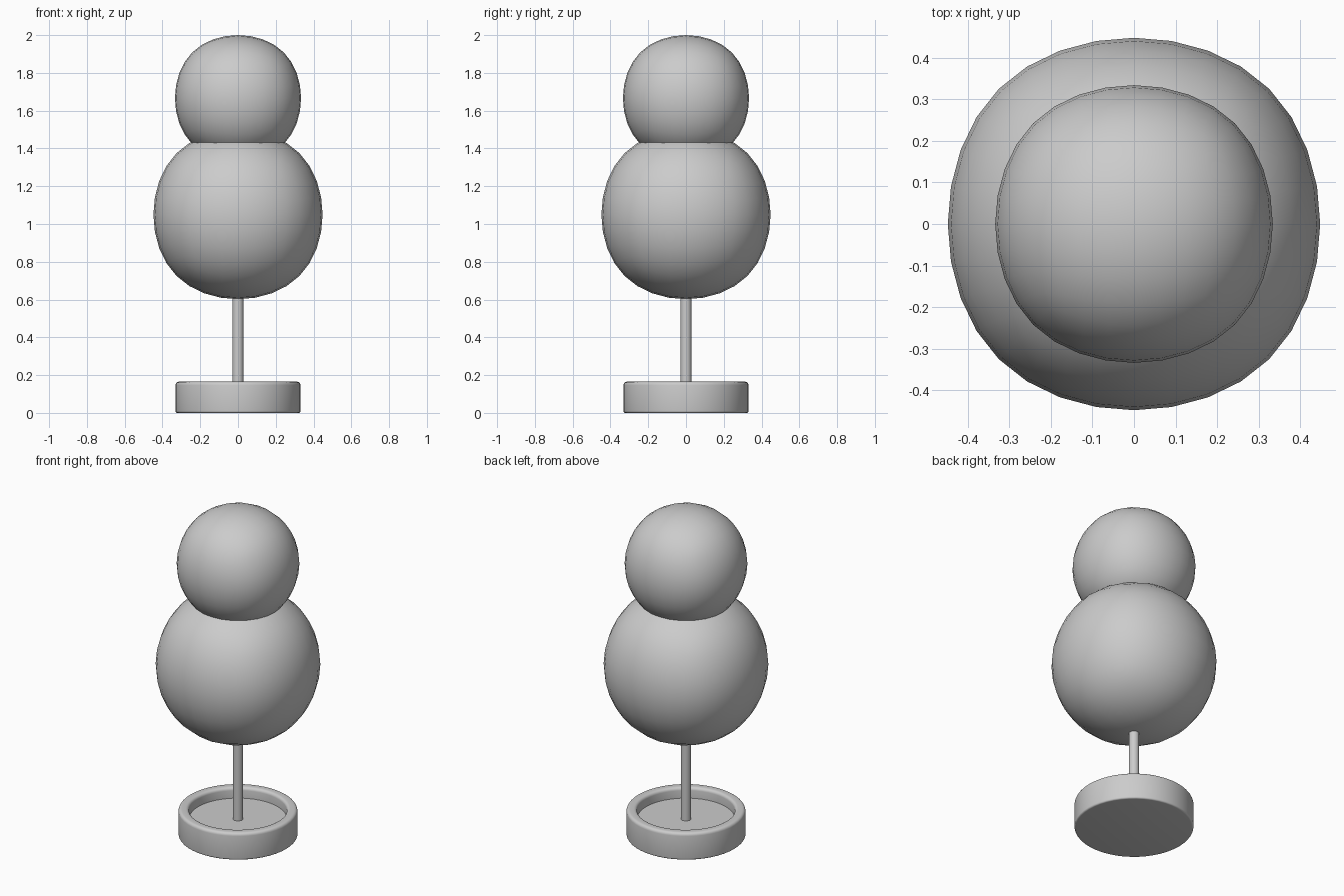
import bpy
import math

default = bpy.data.objects.get("Cube")
if default:
    bpy.data.objects.remove(default, do_unlink=True)

GREY = (0.6, 0.6, 0.6, 1.0)
grey = bpy.data.materials.new("plain grey")
grey.use_nodes = True
grey.diffuse_color = GREY
grey.node_tree.nodes["Principled BSDF"].inputs["Base Color"].default_value = GREY


def finish(name):
    obj = bpy.context.object
    obj.name = name
    obj.data.materials.append(grey)
    return obj


def ball(name, z, radius):
    """Cube rounded by subdivision, slightly fuller along its diagonals."""
    bpy.ops.mesh.primitive_cube_add(size=2, location=(0, 0, z))
    obj = finish(name)
    # the smoothed cube's face centres settle at 0.84 of the cage
    obj.scale = [radius / 0.8395] * 3
    sub = obj.modifiers.new("round", 'SUBSURF')
    sub.levels = sub.render_levels = 3
    bpy.ops.object.shade_smooth()


def arc(r, z, size, start, end, steps=4):
    """Quarter round between two angles, as profile points."""
    angles = [math.radians(start + (end - start) * i / steps) for i in range(steps + 1)]
    return [(r + size * math.cos(a), z + size * math.sin(a)) for a in angles]


def lathe(name, profile, sides=48):
    """Spin a radius/height profile round the upright axis, capping both ends."""
    verts, faces = [], []
    for r, z in profile:
        for i in range(sides):
            a = math.tau * i / sides
            verts.append((r * math.cos(a), r * math.sin(a), z))
    for k in range(len(profile) - 1):
        for i in range(sides):
            j = (i + 1) % sides
            low, high = k * sides, (k + 1) * sides
            faces.append((low + i, low + j, high + j, high + i))
    faces.append(tuple(reversed(range(sides))))
    faces.append(tuple(range(len(verts) - sides, len(verts))))
    mesh = bpy.data.meshes.new(name)
    mesh.from_pydata(verts, [], faces)
    obj = bpy.data.objects.new(name, mesh)
    bpy.context.collection.objects.link(obj)
    bpy.ops.object.select_all(action='DESELECT')
    obj.select_set(True)
    bpy.context.view_layer.objects.active = obj
    finish(name)
    bpy.ops.object.shade_smooth_by_angle(angle=math.radians(35))


# Round tray base with a rolled rim and sunken floor
OUTER, INNER, TOP, FLOOR, ROLL = 0.331, 0.272, 0.165, 0.10, 0.018
lathe("tray_base",
      arc(OUTER - 0.01, 0.01, 0.01, -90, 0)
      + arc(OUTER - ROLL, TOP - ROLL, ROLL, 0, 90)
      + arc(INNER + ROLL, TOP - ROLL, ROLL, 90, 180)
      + [(INNER, FLOOR)])

# Stem from the tray floor into the lower ball
bpy.ops.mesh.primitive_cylinder_add(vertices=32, radius=0.029, depth=0.6, location=(0, 0, 0.39))
finish("stem")
bpy.ops.object.shade_smooth_by_angle(angle=math.radians(35))

# Two stacked balls of foliage
ball("lower_ball", 1.05, 0.448)
ball("upper_ball", 1.666, 0.334)
